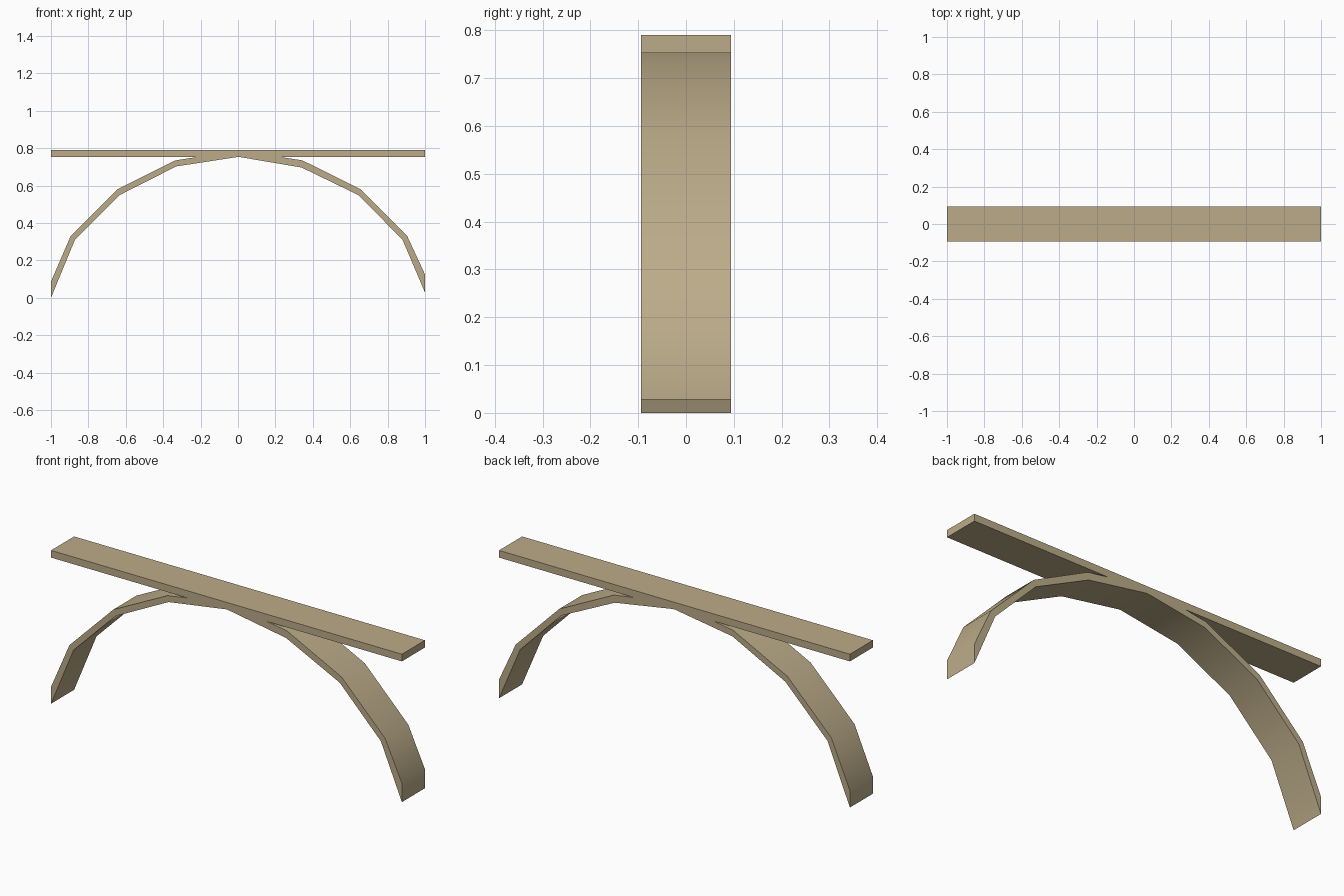
import bpy, bmesh, math

if "Cube" in bpy.data.objects:
    bpy.data.objects.remove(bpy.data.objects["Cube"])

wood = bpy.data.materials.new("tan_wood")
wood.diffuse_color = (0.50, 0.41, 0.25, 1)
wood.use_nodes = True
wood.node_tree.nodes["Principled BSDF"].inputs["Base Color"].default_value = wood.diffuse_color
HALF_DEPTH = 0.094


def extrude_profile(name, points):
    """Extrude a closed x-z outline through the full depth."""
    bm = bmesh.new()
    face = bm.faces.new([bm.verts.new((x, -HALF_DEPTH, z)) for x, z in points])
    ext = bmesh.ops.extrude_face_region(bm, geom=[face])
    verts = [g for g in ext["geom"] if isinstance(g, bmesh.types.BMVert)]
    bmesh.ops.translate(bm, verts=verts, vec=(0, 2 * HALF_DEPTH, 0))
    bmesh.ops.recalc_face_normals(bm, faces=bm.faces)
    mesh = bpy.data.meshes.new(name)
    bm.to_mesh(mesh)
    bm.free()
    mesh.materials.append(wood)
    obj = bpy.data.objects.new(name, mesh)
    bpy.context.collection.objects.link(obj)
    return obj


# Faceted arch: underside left to right, then upper side
inner = [(-1, 0), (-0.872, 0.31), (-0.632, 0.55), (-0.33, 0.703), (0.003, 0.754),
         (0.34, 0.697), (0.645, 0.549), (0.88, 0.31), (1, 0.028)]
outer = [(-1, 0.087), (-0.895, 0.33), (-0.645, 0.58), (-0.335, 0.735), (0.004, 0.788),
         (0.345, 0.735), (0.657, 0.58), (0.905, 0.33), (1, 0.125)]
arch = extrude_profile("arch", inner + outer[::-1])
bpy.context.view_layer.objects.active = arch
arch.select_set(True)
bpy.ops.object.shade_smooth_by_angle(angle=math.radians(35))

# Flat plank resting across the crown
extrude_profile("top_plank", [(-1, 0.753), (1, 0.753), (1, 0.79), (-1, 0.79)])
